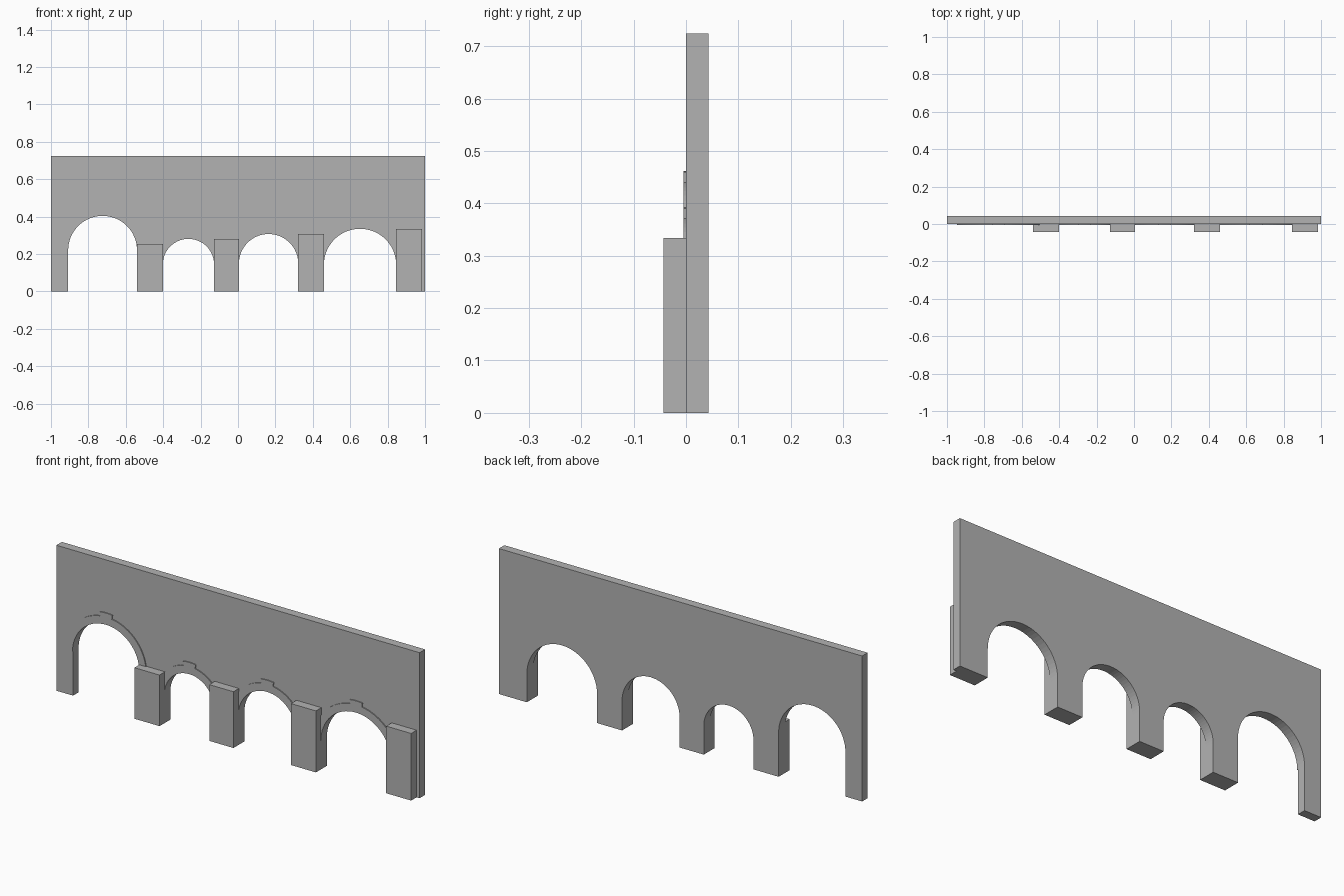
import bpy
import bmesh
from math import sin, cos, pi, asin

cube = bpy.data.objects.get("Cube")
if cube:
    bpy.data.objects.remove(cube, do_unlink=True)

stone = bpy.data.materials.new("grey_stone")
stone.use_nodes = True
GREY = (0.45, 0.45, 0.45, 1)
stone.diffuse_color = GREY
stone.node_tree.nodes["Principled BSDF"].inputs["Base Color"].default_value = GREY

WALL_TOP = 0.724
DEPTH = 0.043       # thickness of the wall and of the buttresses
RING_DEPTH = 0.005
RING_WIDTH = 0.038
KEY_RISE = 0.02
KEY_HALF = 0.035
SEGMENTS = 32

# left edge, right edge and crown height of each opening
ARCHES = [(-0.908, -0.54, 0.404), (-0.402, -0.128, 0.281),
          (0.005, 0.322, 0.307), (0.459, 0.846, 0.335)]
# left edge, right edge and height of each buttress
BUTTRESSES = [(-0.54, -0.402, 0.254), (-0.128, 0.005, 0.28),
              (0.322, 0.459, 0.306), (0.846, 0.983, 0.334)]


def arc(cx, cz, r, start, end, n):
    """Points along an arc in the xz plane."""
    angles = [start + (end - start) * i / n for i in range(n + 1)]
    return [(cx + r * cos(a), cz + r * sin(a)) for a in angles]


def extrude_profile(name, points, front, back):
    """Solid made from an xz outline running from front to back in y."""
    bm = bmesh.new()
    face = bm.faces.new([bm.verts.new((x, front, z)) for x, z in points])
    ext = bmesh.ops.extrude_face_region(bm, geom=[face])
    moved = [v for v in ext["geom"] if isinstance(v, bmesh.types.BMVert)]
    bmesh.ops.translate(bm, verts=moved, vec=(0, back - front, 0))
    bmesh.ops.recalc_face_normals(bm, faces=bm.faces)
    mesh = bpy.data.meshes.new(name)
    bm.to_mesh(mesh)
    bm.free()
    mesh.materials.append(stone)
    obj = bpy.data.objects.new(name, mesh)
    bpy.context.collection.objects.link(obj)
    return obj


# Wall with arched openings along its foot
outline = [(1, 0), (1, WALL_TOP), (-1, WALL_TOP), (-1, 0)]
for left, right, crown in ARCHES:
    r = (right - left) / 2
    outline.append((left, 0))
    outline += arc(left + r, crown - r, r, pi, 0, SEGMENTS)
    outline.append((right, 0))
extrude_profile("arcade_wall", outline, 0, DEPTH)

# Raised arch rings, each with a stepped keystone
for i, (left, right, crown) in enumerate(ARCHES, 1):
    r = (right - left) / 2
    cx, cz = left + r, crown - r
    outer = r + RING_WIDTH
    half = asin(KEY_HALF / (outer + KEY_RISE))
    ring = arc(cx, cz, r, pi, 0, SEGMENTS)
    ring += arc(cx, cz, outer, 0, pi / 2 - half, SEGMENTS // 2)
    ring += arc(cx, cz, outer + KEY_RISE, pi / 2 - half, pi / 2 + half, 4)
    ring += arc(cx, cz, outer, pi / 2 + half, pi, SEGMENTS // 2)
    extrude_profile(f"arch_ring_{i}", ring, -RING_DEPTH, 0)

# Buttresses in front of the piers
for i, (left, right, top) in enumerate(BUTTRESSES, 1):
    box = [(left, 0), (right, 0), (right, top), (left, top)]
    extrude_profile(f"buttress_{i}", box, -DEPTH, 0)
